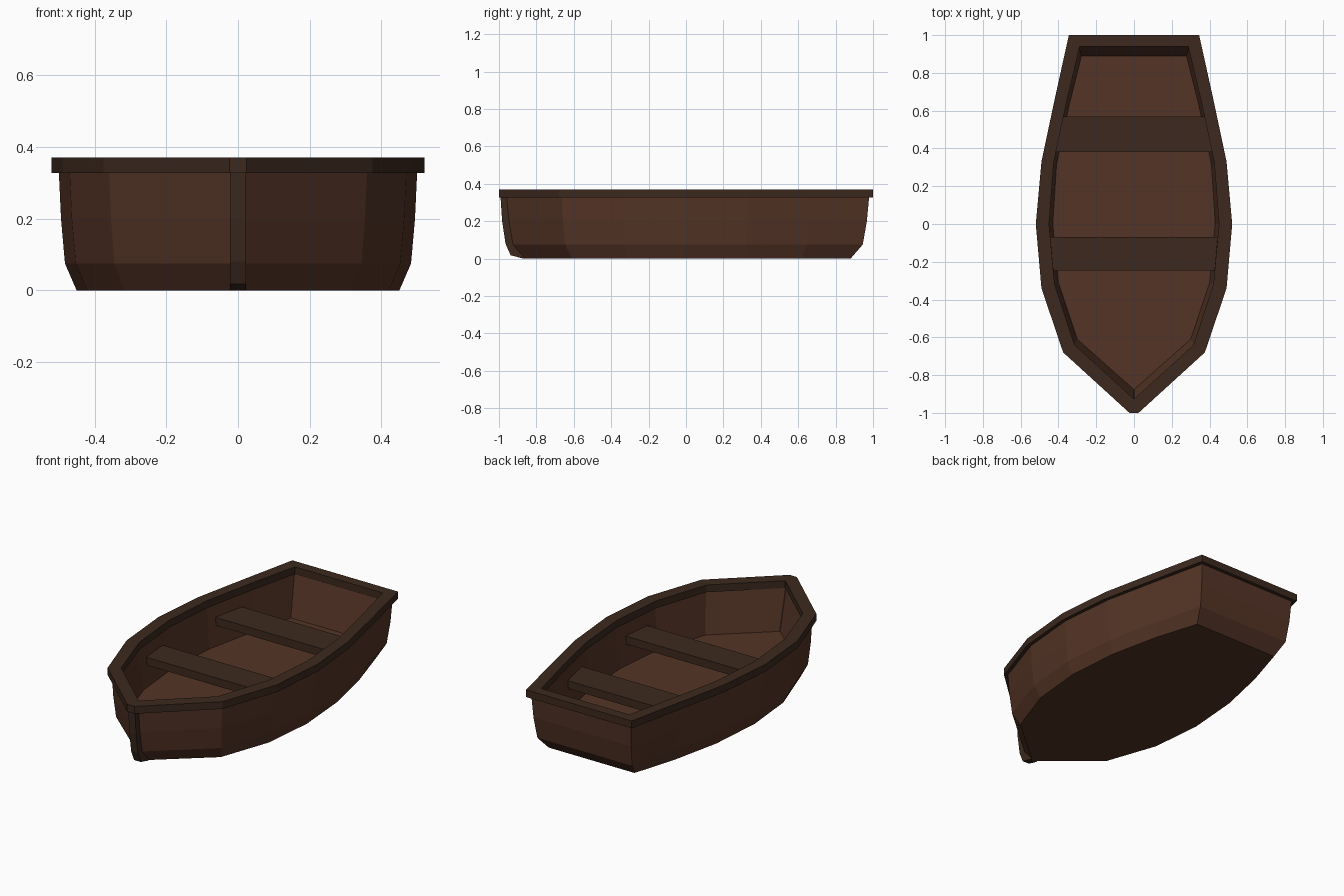
import bpy, bmesh

if "Cube" in bpy.data.objects:
    bpy.data.objects.remove(bpy.data.objects["Cube"])


def material(name, color):
    m = bpy.data.materials.new(name)
    m.diffuse_color = (*color, 1)
    m.use_nodes = True
    m.node_tree.nodes["Principled BSDF"].inputs["Base Color"].default_value = m.diffuse_color
    return m


HULL = material("hull_wood", (0.088, 0.034, 0.019))
TRIM = material("trim_wood", (0.045, 0.022, 0.013))

# Half outlines from stern to bow (x, y); mirrored to the other side
RAIL_OUT = [(.345, 1), (.42, .66), (.49, .33), (.52, 0), (.49, -.34), (.375, -.68), (.024, -1)]
RAIL_IN = [(.287, .94), (.358, .64), (.425, .325), (.45, 0), (.42, -.32), (.315, -.64), (.002, -.925)]
HULL_TOP = [(.325, .98), (.40, .655), (.47, .33), (.50, 0), (.47, -.335), (.36, -.665), (.004, -.975)]
HULL_BOT = [(.28, .88), (.36, .62), (.425, .32), (.45, 0), (.42, -.31), (.315, -.61), (.004, -.875)]
WALL_TOP = [(.295, .95), (.368, .645), (.435, .328), (.46, 0), (.43, -.325), (.325, -.65), (.002, -.935)]
FLOOR = [(.278, .89), (.345, .62), (.41, .315), (.43, 0), (.40, -.31), (.30, -.61), (.002, -.875)]


def ring(half, z):
    return [(x, y, z) for x, y in half] + [(-x, y, z) for x, y in reversed(half)]


def mix(a, b, t):
    return [(p[0] + (q[0] - p[0]) * t, p[1] + (q[1] - p[1]) * t) for p, q in zip(a, b)]


def loft(name, rings, mat, closed=False):
    """Skin a list of equal-length rings, capped or closed on itself."""
    bm = bmesh.new()
    vs = [[bm.verts.new(p) for p in r] for r in rings]
    n = len(vs[0])
    pairs = list(zip(vs, vs[1:]))
    if closed:
        pairs.append((vs[-1], vs[0]))
    else:
        bm.faces.new(vs[0])
        bm.faces.new(vs[-1])
    for a, b in pairs:
        for i in range(n):
            j = (i + 1) % n
            bm.faces.new((a[i], a[j], b[j], b[i]))
    bmesh.ops.recalc_face_normals(bm, faces=bm.faces)
    me = bpy.data.meshes.new(name)
    bm.to_mesh(me)
    bm.free()
    me.materials.append(mat)
    ob = bpy.data.objects.new(name, me)
    bpy.context.collection.objects.link(ob)
    return ob


# Hull shell: outer skin up, inner wall down to the floor
skin = [ring(mix(HULL_BOT, HULL_TOP, t), z) for z, t in ((0, 0), (.075, .65), (.2, .87), (.34, 1))]
loft("hull", skin + [ring(WALL_TOP, .34), ring(FLOOR, .09)], HULL)

# Rail around the top edge
loft("rail", [ring(RAIL_OUT, .327), ring(RAIL_OUT, .37), ring(RAIL_IN, .37), ring(RAIL_IN, .327)],
     TRIM, closed=True)

# Stem post following the bow curve
stem = [(-.87, 0), (-.938, .018), (-.965, .08), (-.983, .2), (-.992, .335),
        (-.95, .335), (-.94, .2), (-.91, .08), (-.85, .01)]
loft("stem_post", [[(x, y, z) for y, z in stem] for x in (-.022, .022)], TRIM)


# Bench seats, tapered to meet the hull walls
def seat(name, y0, x0, y1, x1):
    outline = [(-x0, y0), (x0, y0), (x1, y1), (-x1, y1)]
    loft(name, [[(x, y, z) for x, y in outline] for z in (.205, .252)], TRIM)


seat("front_seat", -.245, .435, -.07, .455)
seat("rear_seat", .38, .415, .57, .373)
